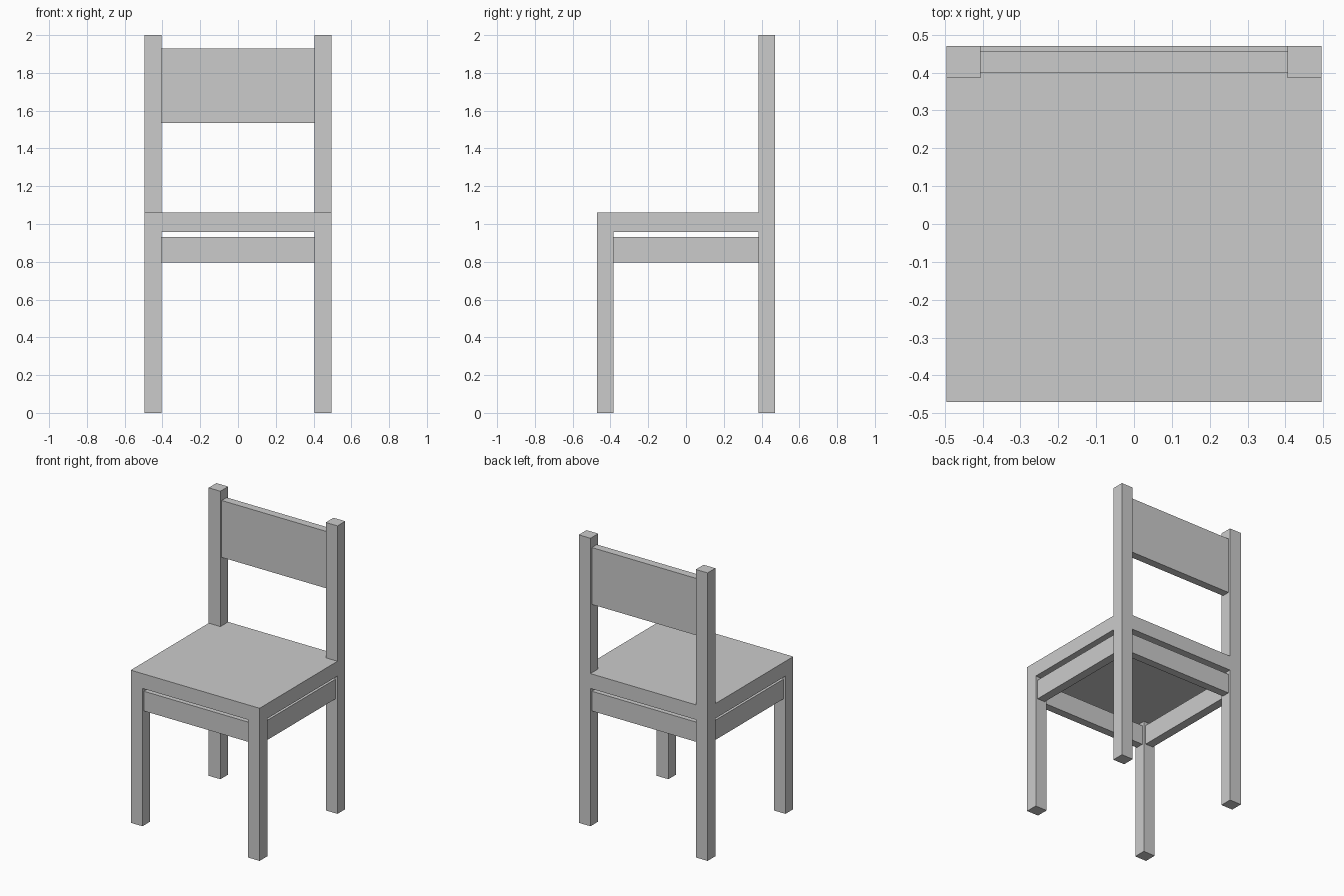
import bpy, bmesh
from mathutils import Vector

if "Cube" in bpy.data.objects:
    bpy.data.objects.remove(bpy.data.objects["Cube"])

HX, HY = 0.495, 0.47            # outer half sizes of the chair
IX, IY = 0.405, 0.385           # inner faces of the legs
SEAT_LOW, SEAT_TOP = 0.957, 1.06


def finish(name, bm):
    bmesh.ops.recalc_face_normals(bm, faces=bm.faces)
    mesh = bpy.data.meshes.new(name)
    bm.to_mesh(mesh)
    bm.free()
    obj = bpy.data.objects.new(name, mesh)
    bpy.context.collection.objects.link(obj)
    return obj


def box_mesh(lo, hi):
    bm = bmesh.new()
    bmesh.ops.create_cube(bm, size=1)
    lo, hi = Vector(lo), Vector(hi)
    bmesh.ops.scale(bm, vec=hi - lo, verts=bm.verts)
    bmesh.ops.translate(bm, vec=(lo + hi) / 2, verts=bm.verts)
    return bm


def box(name, lo, hi):
    return finish(name, box_mesh(lo, hi))


def extrude_to(bm, faces, z):
    out = bmesh.ops.extrude_face_region(bm, geom=faces)
    for v in out["geom"]:
        if isinstance(v, bmesh.types.BMVert):
            v.co.z = z
    old = [f for f in faces if f.is_valid]
    if old:
        bmesh.ops.delete(bm, geom=old, context='FACES_ONLY')


# Seat slab, cut along the leg lines, with legs and back posts pulled from its corners
bm = box_mesh((-HX, -HY, SEAT_LOW), (HX, HY, SEAT_TOP))
for axis, d in ((Vector((1, 0, 0)), IX), (Vector((0, 1, 0)), IY)):
    for s in (-1, 1):
        bmesh.ops.bisect_plane(bm, geom=bm.verts[:] + bm.edges[:] + bm.faces[:],
                               plane_co=axis * d * s, plane_no=axis)
bm.normal_update()
corners = [f for f in bm.faces if abs(f.normal.z) > 0.9
           and abs(f.calc_center_median().x) > IX
           and abs(f.calc_center_median().y) > IY]
legs = [f for f in corners if f.normal.z < 0]
posts = [f for f in corners if f.normal.z > 0 and f.calc_center_median().y > 0]
extrude_to(bm, legs, 0)
extrude_to(bm, posts, 2)
finish("seat_and_legs", bm)

# Backrest panel between the posts
box("backrest", (-IX, 0.40, 1.535), (IX, 0.455, 1.93))

# Apron rails between the legs
A0, A1 = 0.795, 0.932
box("front_apron", (-IX, -0.455, A0), (IX, -0.40, A1))
box("back_apron", (-IX, 0.40, A0), (IX, 0.455, A1))
box("left_apron", (-0.48, -IY, A0), (-0.42, IY, A1))
box("right_apron", (0.42, -IY, A0), (0.48, IY, A1))
